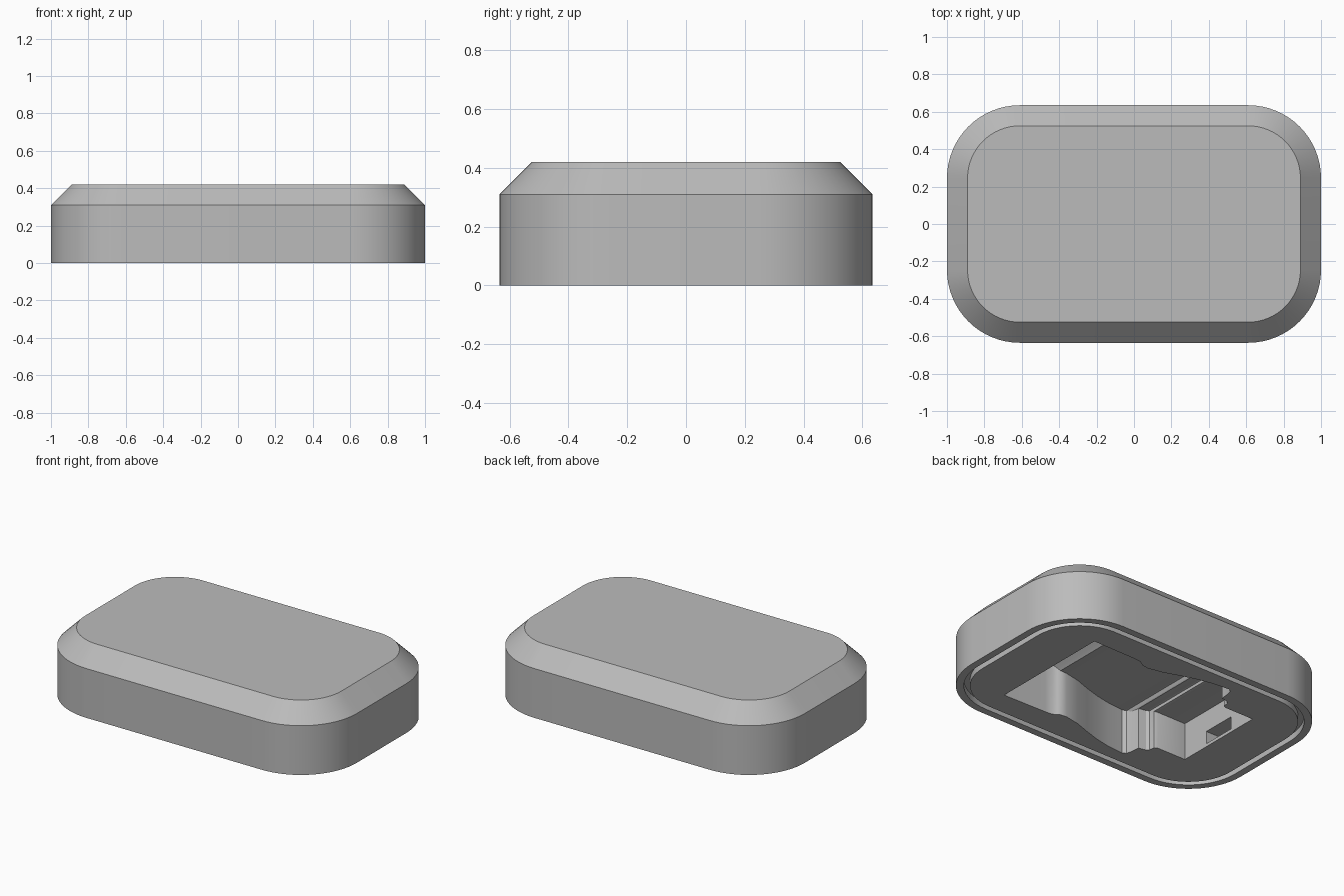
import bpy, bmesh, math

cube = bpy.data.objects.get("Cube")
if cube:
    bpy.data.objects.remove(cube, do_unlink=True)

grey = bpy.data.materials.new("plain grey")
grey.use_nodes = True
grey.diffuse_color = (0.5, 0.5, 0.5, 1)
grey.node_tree.nodes["Principled BSDF"].inputs["Base Color"].default_value = (0.5, 0.5, 0.5, 1)

HALF_X, HALF_Y, RADIUS, STEPS = 1.0, 0.635, 0.39, 16


def rounded_outline(inset, z):
    """Rounded rectangle shrunk evenly by inset."""
    r = RADIUS - inset
    pts = []
    for corner, (sx, sy) in enumerate([(1, 1), (-1, 1), (-1, -1), (1, -1)]):
        for i in range(STEPS + 1):
            a = (corner + i / STEPS) * math.pi / 2
            pts.append((sx * (HALF_X - RADIUS) + r * math.cos(a),
                        sy * (HALF_Y - RADIUS) + r * math.sin(a), z))
    return pts


def loft(name, rings):
    """Skin a list of matching rings and cap both ends."""
    bm = bmesh.new()
    loops = [[bm.verts.new(p) for p in ring] for ring in rings]
    n = len(loops[0])
    for a, b in zip(loops, loops[1:]):
        for i in range(n):
            j = (i + 1) % n
            bm.faces.new((a[i], a[j], b[j], b[i]))
    bm.faces.new(loops[0][::-1])
    bm.faces.new(loops[-1])
    bmesh.ops.recalc_face_normals(bm, faces=bm.faces)
    mesh = bpy.data.meshes.new(name)
    bm.to_mesh(mesh)
    bm.free()
    mesh.materials.append(grey)
    obj = bpy.data.objects.new(name, mesh)
    bpy.context.collection.objects.link(obj)
    return obj


def cross_section(x, w, bottom, top):
    return [(x, -w, bottom), (x, w, bottom), (x, w, top), (x, -w, top)]


# Body: underside plate, seal groove, rim, wall, chamfer and top
body = loft("case_body", [rounded_outline(inset, z) for inset, z in [
    (0.08, 0), (0.08, 0.04), (0.045, 0.04), (0.045, 0),
    (0, 0), (0, 0.31), (0.11, 0.42)]])

# Pocket in the underside: position, half width and depth along its length
pocket_shape = [
    (0.63, 0.40, 0.33), (0.33, 0.395, 0.33), (0.28, 0.39, 0.325),
    (0.255, 0.375, 0.305), (0.24, 0.365, 0.29), (0.20, 0.36, 0.285),
    (0.10, 0.38, 0.285), (0, 0.415, 0.285), (-0.10, 0.445, 0.285),
    (-0.20, 0.465, 0.285), (-0.31, 0.475, 0.285), (-0.33, 0.46, 0.28),
    (-0.338, 0.43, 0.265), (-0.345, 0.37, 0.26), (-0.39, 0.36, 0.26),
    (-0.405, 0.345, 0.255), (-0.41, 0.31, 0.24), (-0.43, 0.30, 0.235),
    (-0.63, 0.30, 0.235)]
pocket = loft("pocket_cutter", [cross_section(x, w, -0.05, d) for x, w, d in pocket_shape])

# Small slot in the narrow end wall of the pocket
slot = loft("slot_cutter", [cross_section(x, 0.11, 0.02, 0.1) for x in (-0.6, -0.75)])

for cutter in (pocket, slot):
    mod = body.modifiers.new(cutter.name, 'BOOLEAN')
    mod.operation = 'DIFFERENCE'
    mod.solver = 'EXACT'
    mod.object = cutter

# Apply the cuts and discard the cutters
bpy.context.view_layer.update()
evaluated = body.evaluated_get(bpy.context.evaluated_depsgraph_get())
cut_mesh = bpy.data.meshes.new_from_object(evaluated)
body.modifiers.clear()
body.data = cut_mesh
for cutter in (pocket, slot):
    bpy.data.objects.remove(cutter, do_unlink=True)

bpy.ops.object.select_all(action='DESELECT')
body.select_set(True)
bpy.context.view_layer.objects.active = body
bpy.ops.object.shade_smooth_by_angle(angle=math.radians(30))
